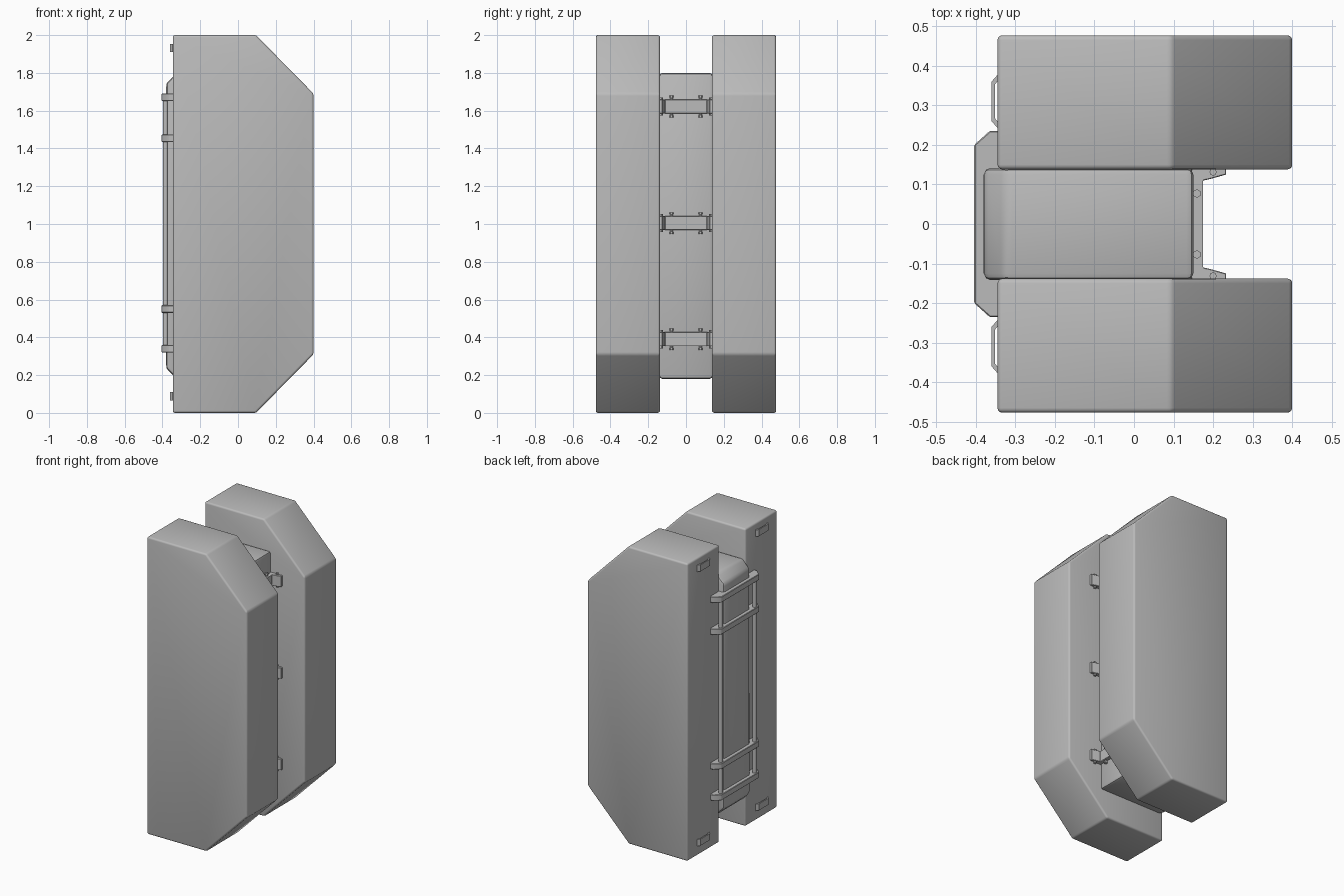
import bpy, bmesh, math
from mathutils import Vector

cube = bpy.data.objects.get("Cube")
if cube:
    bpy.data.objects.remove(cube, do_unlink=True)

grey = bpy.data.materials.new("neutral_grey")
grey.use_nodes = True
COLOUR = (0.5, 0.5, 0.5, 1)
grey.diffuse_color = COLOUR
grey.node_tree.nodes["Principled BSDF"].inputs["Base Color"].default_value = COLOUR


def finish(name, bm, bevel=0, segments=2, smooth=True):
    """Bevel the mesh and turn it into a shaded object."""
    if bevel:
        bmesh.ops.bevel(bm, geom=bm.edges[:], offset=bevel, segments=segments,
                        profile=0.5, affect='EDGES', clamp_overlap=True)
    bmesh.ops.recalc_face_normals(bm, faces=bm.faces[:])
    mesh = bpy.data.meshes.new(name)
    bm.to_mesh(mesh)
    bm.free()
    mesh.materials.append(grey)
    ob = bpy.data.objects.new(name, mesh)
    bpy.context.scene.collection.objects.link(ob)
    if smooth:
        bpy.ops.object.select_all(action='DESELECT')
        ob.select_set(True)
        bpy.context.view_layer.objects.active = ob
        bpy.ops.object.shade_smooth_by_angle(angle=math.radians(32))
    return ob


def prism(name, outline, low, high, axis, bevel=0, segments=2):
    """Extrude an outline: (x, z) along y, or (x, y) along z."""
    def place(a, b, c):
        return (a, c, b) if axis == 'y' else (a, b, c)
    bm = bmesh.new()
    face = bm.faces.new([bm.verts.new(place(a, b, low)) for a, b in outline])
    out = bmesh.ops.extrude_face_region(bm, geom=[face])
    step = Vector(place(0, 0, high - low))
    bmesh.ops.translate(bm, vec=step, verts=[
        v for v in out["geom"] if isinstance(v, bmesh.types.BMVert)])
    return finish(name, bm, bevel, segments)


def rod(name, x, y, low, high, radius, sides=10):
    bm = bmesh.new()
    bmesh.ops.create_cone(bm, cap_ends=True, segments=sides, radius1=radius,
                          radius2=radius, depth=high - low)
    bmesh.ops.translate(bm, vec=(x, y, (low + high) / 2), verts=bm.verts[:])
    return finish(name, bm)


def mirrored(half):
    """Complete an (x, y) outline across y = 0."""
    return half + [(x, -y) for x, y in reversed(half)]


SIDES = (("front", -1), ("back", 1))

# Two large side pods with sloped outer corners
pod = [(-0.345, 0), (0.095, 0), (0.4, 0.31), (0.4, 1.69), (0.095, 2), (-0.345, 2)]
for label, s in SIDES:
    y0, y1 = sorted((s * 0.138, s * 0.477))
    prism(label + "_pod", pod, y0, y1, 'y', 0.012, 3)

# Central core with chamfered rear corners
core = [(-0.38, 0.235), (-0.325, 0.18), (0.15, 0.18),
        (0.15, 1.8), (-0.325, 1.8), (-0.38, 1.745)]
prism("core", core, -0.142, 0.142, 'y', 0.017, 2)

# Rear straps wrapping the core
strap = mirrored([(-0.335, 0.235), (-0.365, 0.235), (-0.404, 0.2)])
for i, z in enumerate((0.34, 0.55, 1.455, 1.67)):
    prism(f"strap_{i + 1}", strap, z - 0.02, z + 0.02, 'z', 0.003, 1)

# Upright rails joining the straps
for label, s in SIDES:
    rod(label + "_rail", -0.384, s * 0.18, 0.34, 1.67, 0.014, 12)

# Small pull handles near the pod ends
handle = [(-0.34, 0.066), (-0.346, 0.066), (-0.36, 0.05), (-0.36, -0.05),
          (-0.346, -0.066), (-0.34, -0.066), (-0.34, -0.05), (-0.346, -0.05),
          (-0.352, -0.042), (-0.352, 0.042), (-0.346, 0.05), (-0.34, 0.05)]
for label, s in SIDES:
    for end, z in (("lower", 0.088), ("upper", 1.932)):
        prism(f"{label}_{end}_handle", [(x, y + s * 0.31) for x, y in handle],
              z - 0.022, z + 0.022, 'z')

# Clamp brackets holding the pods to the core, with their pins
clamp = mirrored([(0.145, 0.142), (0.233, 0.142), (0.233, 0.125),
                  (0.19, 0.113), (0.175, 0.11)])
for i, z in enumerate((0.39, 1.005, 1.622)):
    prism(f"clamp_{i + 1}", clamp, z - 0.037, z + 0.037, 'z', 0.002, 1)
    for label, s in SIDES:
        pin = f"{label}_clamp_{i + 1}"
        rod(pin + "_pin", 0.159, s * 0.077, z - 0.056, z + 0.056, 0.007, 8)
        for end in (-1, 1):
            tip = z + end * 0.052
            rod(pin + "_pin_head", 0.159, s * 0.077, tip - 0.005, tip + 0.005, 0.011, 6)
        rod(pin + "_side_pin", 0.2, s * 0.131, z - 0.048, z + 0.048, 0.009, 8)
